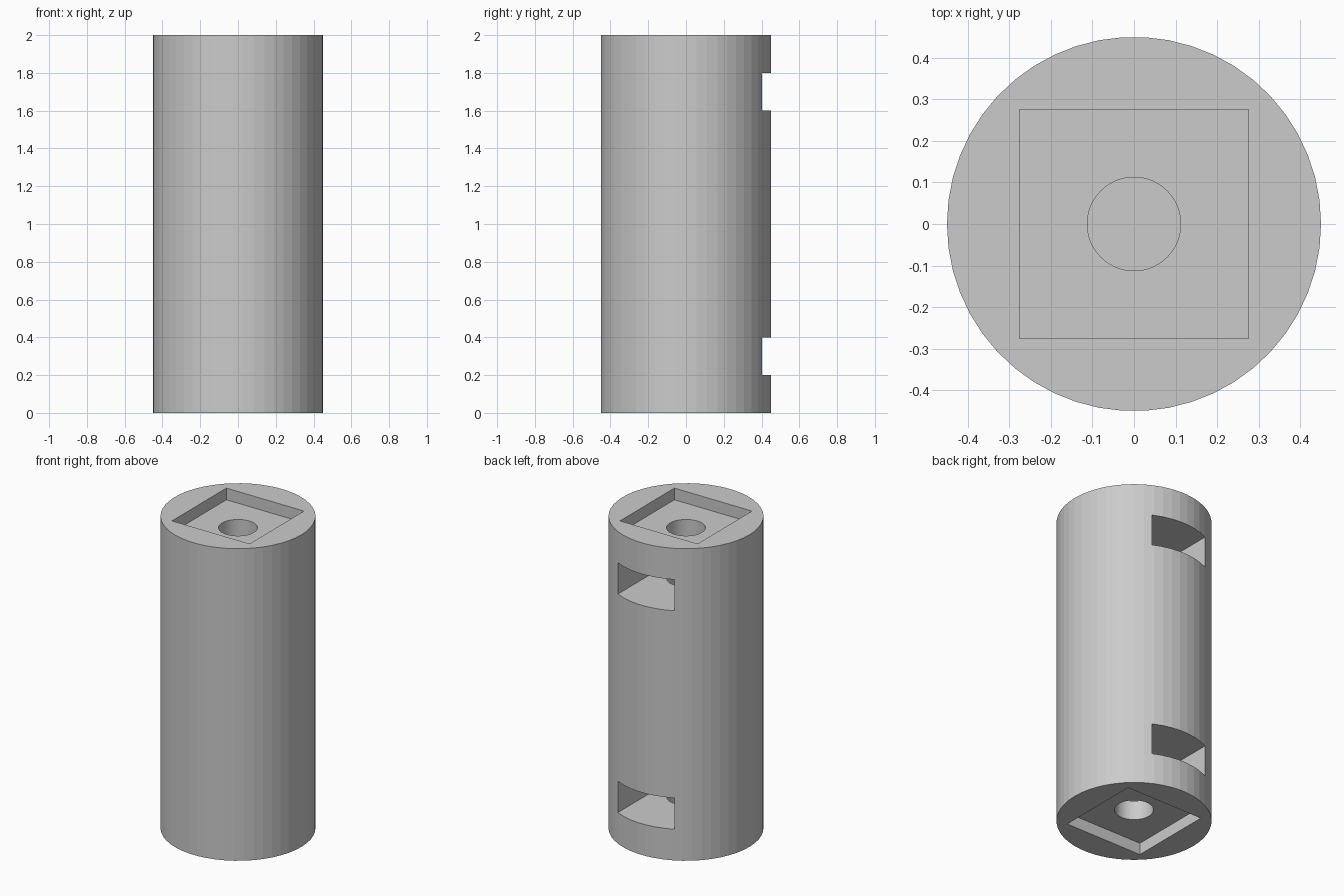
import bpy

cube = bpy.data.objects.get("Cube")
if cube:
    bpy.data.objects.remove(cube, do_unlink=True)

HEIGHT, RADIUS = 2.0, 0.45
POCKET_DEPTH = 0.075

grey = bpy.data.materials.new("plain grey")
grey.use_nodes = True
grey.diffuse_color = (0.6, 0.6, 0.6, 1)
grey.node_tree.nodes["Principled BSDF"].inputs["Base Color"].default_value = (0.6, 0.6, 0.6, 1)


def cylinder(name, radius, z0, z1):
    # Turned so that a corner lies on the x axis
    bpy.ops.mesh.primitive_cylinder_add(vertices=50, radius=radius, depth=z1 - z0,
                                        location=(0, 0, (z0 + z1) / 2),
                                        rotation=(0, 0, 1.5707963))
    obj = bpy.context.object
    obj.name = name
    obj.data.materials.append(grey)
    return obj


def box(name, lo, hi):
    bpy.ops.mesh.primitive_cube_add(size=1, location=[(a + b) / 2 for a, b in zip(lo, hi)])
    obj = bpy.context.object
    obj.name = name
    obj.scale = [b - a for a, b in zip(lo, hi)]
    obj.data.materials.append(grey)
    return obj


def cut(body, cutter):
    mod = body.modifiers.new(cutter.name, 'BOOLEAN')
    mod.operation = 'DIFFERENCE'
    mod.solver = 'EXACT'
    mod.object = cutter
    bpy.context.view_layer.objects.active = body
    bpy.ops.object.modifier_apply(modifier=mod.name)
    bpy.data.objects.remove(cutter, do_unlink=True)


body = cylinder("spacer_body", RADIUS, 0, HEIGHT)


# Both ends get the same cuts, mirrored about mid height
def span(end, a, b):
    return (a, b) if end == "bottom" else (HEIGHT - b, HEIGHT - a)


for end in ("bottom", "top"):
    # Square recess in the end face
    z0, z1 = span(end, -0.1, POCKET_DEPTH)
    cut(body, box(end + "_recess", (-0.275, -0.275, z0), (0.275, 0.275, z1)))
    # Blind bolt hole
    z0, z1 = span(end, -0.1, 0.6)
    cut(body, cylinder(end + "_bolt_hole", 0.1125, z0, z1))
    # Nut slot opening to the back
    z0, z1 = span(end, 0.2, 0.4)
    cut(body, box(end + "_nut_slot", (-0.2, -0.2, z0), (0.2, 0.6, z1)))

body.select_set(True)
bpy.context.view_layer.objects.active = body
bpy.ops.object.shade_flat()
